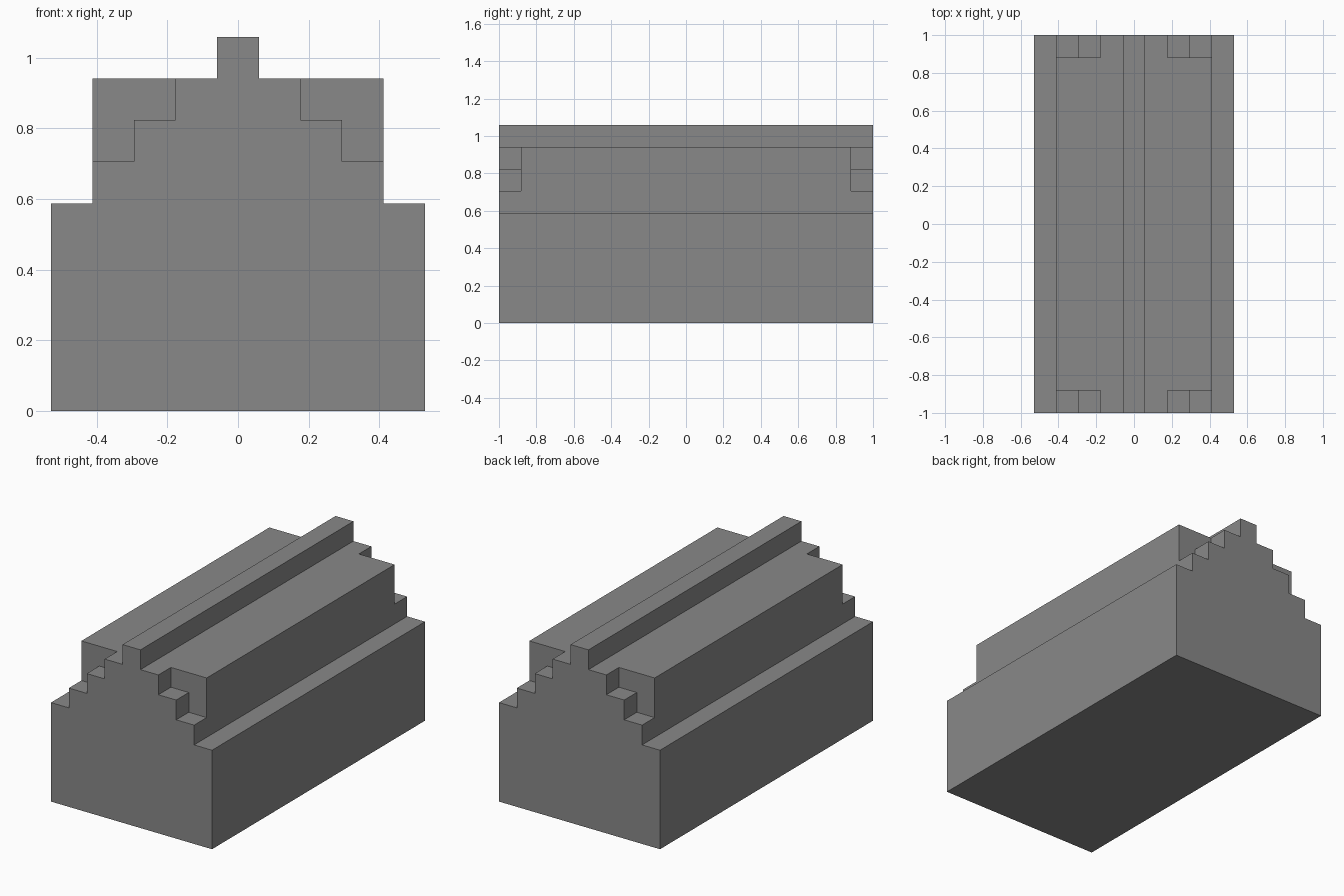
import bpy
import bmesh

U = 1 / 17  # size of one step unit

default = bpy.data.objects.get("Cube")
if default:
    bpy.data.objects.remove(default, do_unlink=True)

grey = bpy.data.materials.new("stone_grey")
grey.use_nodes = True
colour = (0.25, 0.25, 0.25, 1)
grey.diffuse_color = colour
grey.node_tree.nodes["Principled BSDF"].inputs["Base Color"].default_value = colour


def add_prism(bm, profile, y0, y1):
    """Extrude an (x, z) outline, given in step units, from y0 to y1."""
    face = bm.faces.new([bm.verts.new((x * U, y0, z * U)) for x, z in profile])
    moved = bmesh.ops.extrude_face_region(bm, geom=[face])["geom"]
    verts = [v for v in moved if isinstance(v, bmesh.types.BMVert)]
    bmesh.ops.translate(bm, verts=verts, vec=(0, y1 - y0, 0))


def make_object(name, bm):
    bmesh.ops.recalc_face_normals(bm, faces=bm.faces)
    mesh = bpy.data.meshes.new(name)
    bm.to_mesh(mesh)
    bm.free()
    mesh.materials.append(grey)
    obj = bpy.data.objects.new(name, mesh)
    bpy.context.collection.objects.link(obj)
    return obj


# Long body: base, upper block and ridge in one outline
half = [(9, 0), (9, 10), (7, 10), (7, 16), (1, 16), (1, 18)]
bm = bmesh.new()
add_prism(bm, half + [(-x, z) for x, z in reversed(half)], -1, 1)
body = make_object("stepped_roof_block", bm)

# Stair-shaped notches at the four upper corners
notch = [(3, 14), (5, 14), (5, 12), (8, 12), (8, 17), (3, 17)]
bm = bmesh.new()
for side in (-1, 1):
    for end in (-1, 1):
        add_prism(bm, [(side * x, z) for x, z in notch],
                  end * (1 - 2 * U), end * 1.1)
cutter = make_object("notch_cutter", bm)
cutter.hide_render = True

# Cut the notches, then drop the cutter
cut = body.modifiers.new("notches", 'BOOLEAN')
cut.operation = 'DIFFERENCE'
cut.solver = 'EXACT'
cut.object = cutter
bpy.context.view_layer.objects.active = body
bpy.ops.object.modifier_apply(modifier=cut.name)
bpy.data.objects.remove(cutter, do_unlink=True)
